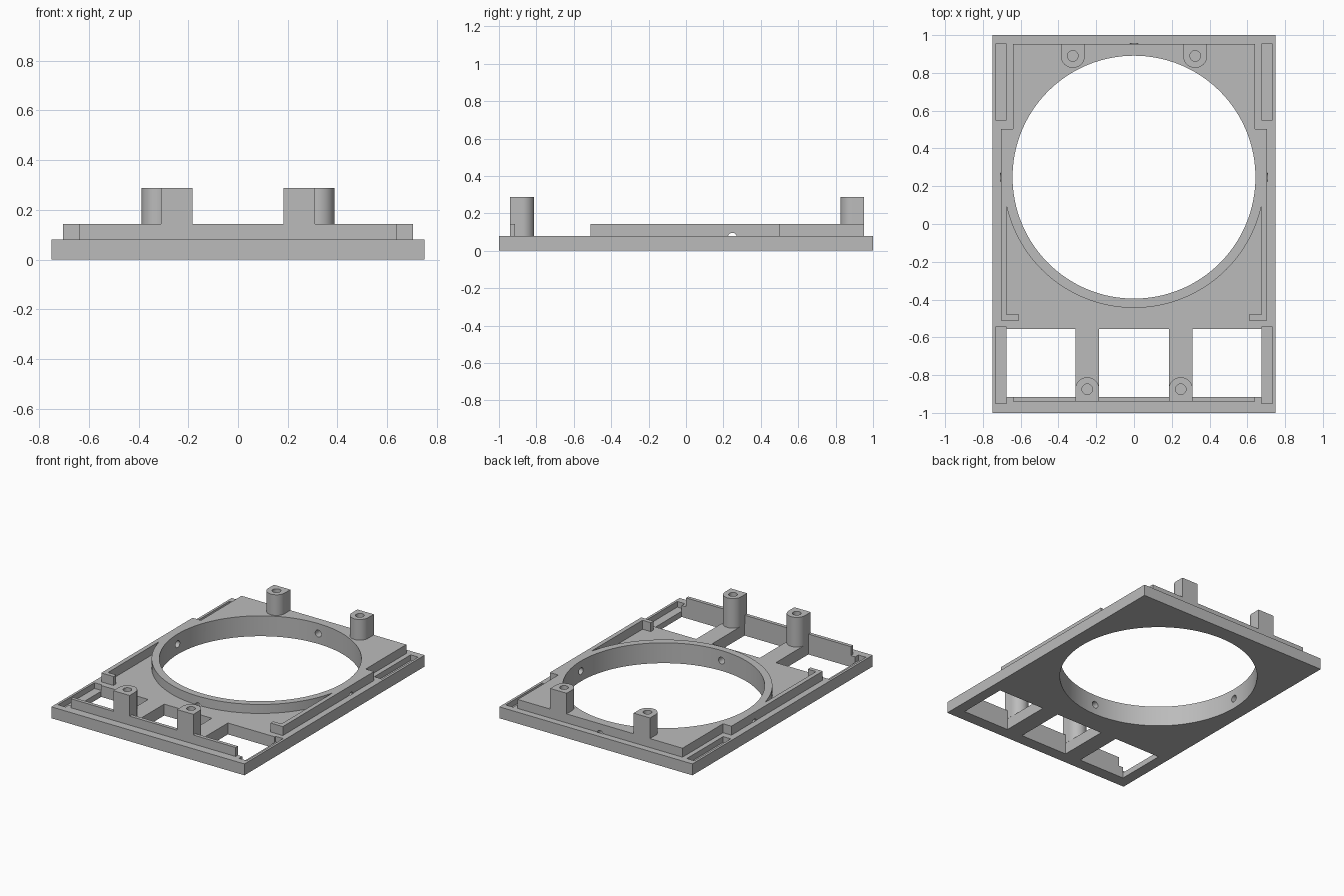
import bpy, bmesh, math
from mathutils import Matrix, Vector

if "Cube" in bpy.data.objects:
    bpy.data.objects.remove(bpy.data.objects["Cube"])

BASE, DECK, POST = 0.08, 0.143, 0.288      # top heights of the three levels
CY, R_IN, R_OUT = 0.248, 0.643, 0.692      # round opening

grey = bpy.data.materials.new("plain_grey")
grey.use_nodes = True
grey.diffuse_color = (0.5, 0.5, 0.5, 1)
grey.node_tree.nodes["Principled BSDF"].inputs["Base Color"].default_value = (0.5, 0.5, 0.5, 1)


def prism(name, outline, z0, z1):
    """Extrude a closed outline between two heights."""
    bm = bmesh.new()
    face = bm.faces.new([bm.verts.new((x, y, z0)) for x, y in outline])
    top = bmesh.ops.extrude_face_region(bm, geom=[face])
    verts = [v for v in top["geom"] if isinstance(v, bmesh.types.BMVert)]
    bmesh.ops.translate(bm, vec=(0, 0, z1 - z0), verts=verts)
    bmesh.ops.recalc_face_normals(bm, faces=bm.faces)
    mesh = bpy.data.meshes.new(name)
    bm.to_mesh(mesh)
    bm.free()
    mesh.materials.append(grey)
    obj = bpy.data.objects.new(name, mesh)
    bpy.context.collection.objects.link(obj)
    return obj


def box(name, x0, x1, y0, y1, z0, z1):
    return prism(name, [(x0, y0), (x1, y0), (x1, y1), (x0, y1)], z0, z1)


def arc(cx, cy, r, a0, a1, n):
    return [(cx + r * math.cos(a0 + (a1 - a0) * i / n),
             cy + r * math.sin(a0 + (a1 - a0) * i / n)) for i in range(n + 1)]


def disc(name, cx, cy, r, z0, z1, n=32):
    return prism(name, arc(cx, cy, r, 0, math.tau, n)[:-1], z0, z1)


def cut(obj, cutters):
    """Subtract each cutter and bake the result."""
    for c in cutters:
        c.hide_render = True
        mod = obj.modifiers.new("cut", "BOOLEAN")
        mod.operation, mod.solver, mod.object = "DIFFERENCE", "EXACT", c
    bpy.context.view_layer.update()
    deps = bpy.context.evaluated_depsgraph_get()
    mesh = bpy.data.meshes.new_from_object(obj.evaluated_get(deps))
    obj.modifiers.clear()
    obj.data = mesh


def discard(cutters):
    for c in cutters:
        bpy.data.objects.remove(c)


# Base plate and raised deck with its side walls and ring
base = box("base_plate", -0.75, 0.75, -1, 1, 0, BASE)
side = [(0.64, 0.953), (0.64, 0.503), (0.705, 0.503), (0.705, -0.51),
        (0.61, -0.51), (0.61, -0.48), (0.674, -0.48)]
a = math.acos(0.674 / R_OUT)
ring_arc = arc(0, CY, R_OUT, -a, a - math.pi, 72)
deck = prism("raised_deck", side + ring_arc + [(-x, y) for x, y in reversed(side)], BASE, DECK)

# Round opening and the four small radial holes, shared by both layers
shared = [disc("opening_cutter", 0, CY, R_IN, -0.1, 0.3, 128)]
for angle, reach in ((0, 0.707), (90, 0.707), (180, 0.707), (270, 0.694)):
    hole = disc("radial_cutter", 0, 0, 0.024, 0.58, reach, 24)
    turn = Matrix.Rotation(math.radians(angle), 4, "Z") @ Matrix.Rotation(math.pi / 2, 4, "Y")
    hole.matrix_world = Matrix.Translation(Vector((0, CY, 0.072))) @ turn
    shared.append(hole)

# Three windows and four shallow slots in the base plate
plate_cuts = [box("window_cutter", x0, x1, -0.915, -0.555, -0.1, 0.2)
              for x0, x1 in ((-0.674, -0.31), (-0.185, 0.185), (0.31, 0.674))]
for s in (-1, 1):
    for y0, y1 in ((-0.95, -0.545), (0.55, 0.953)):
        x0, x1 = sorted((s * 0.674, s * 0.733))
        plate_cuts.append(box("slot_cutter", x0, x1, y0, y1, 0.04, 0.2))
cut(base, shared + plate_cuts)
cut(deck, shared)
discard(shared + plate_cuts)

# Front lip
lip = box("front_lip", -0.64, 0.64, -0.94, -0.915, BASE, DECK)

# Screw posts: flat on the outer side, round on the inner side
posts = []
for label, px, py, flat, inward in (("front", 0.2475, -0.875, -0.94, 1),
                                    ("back", 0.324, 0.89, 0.953, -1)):
    for word, s in (("left", 1), ("right", -1)):
        cx, r = s * px, 0.0635
        outline = arc(cx, py, r, 0, inward * math.pi, 24) + [(cx - r, flat), (cx + r, flat)]
        post = prism(f"{label}_{word}_post", outline, BASE, POST)
        bore = disc("bore_cutter", cx, py, 0.028, DECK, 0.4)
        cut(post, [bore])
        discard([bore])
        posts.append(post)

# Smooth the round walls, keep corners sharp
bpy.ops.object.select_all(action="DESELECT")
for obj in [base, deck, lip] + posts:
    obj.select_set(True)
bpy.context.view_layer.objects.active = base
bpy.ops.object.shade_smooth_by_angle(angle=math.radians(25))
